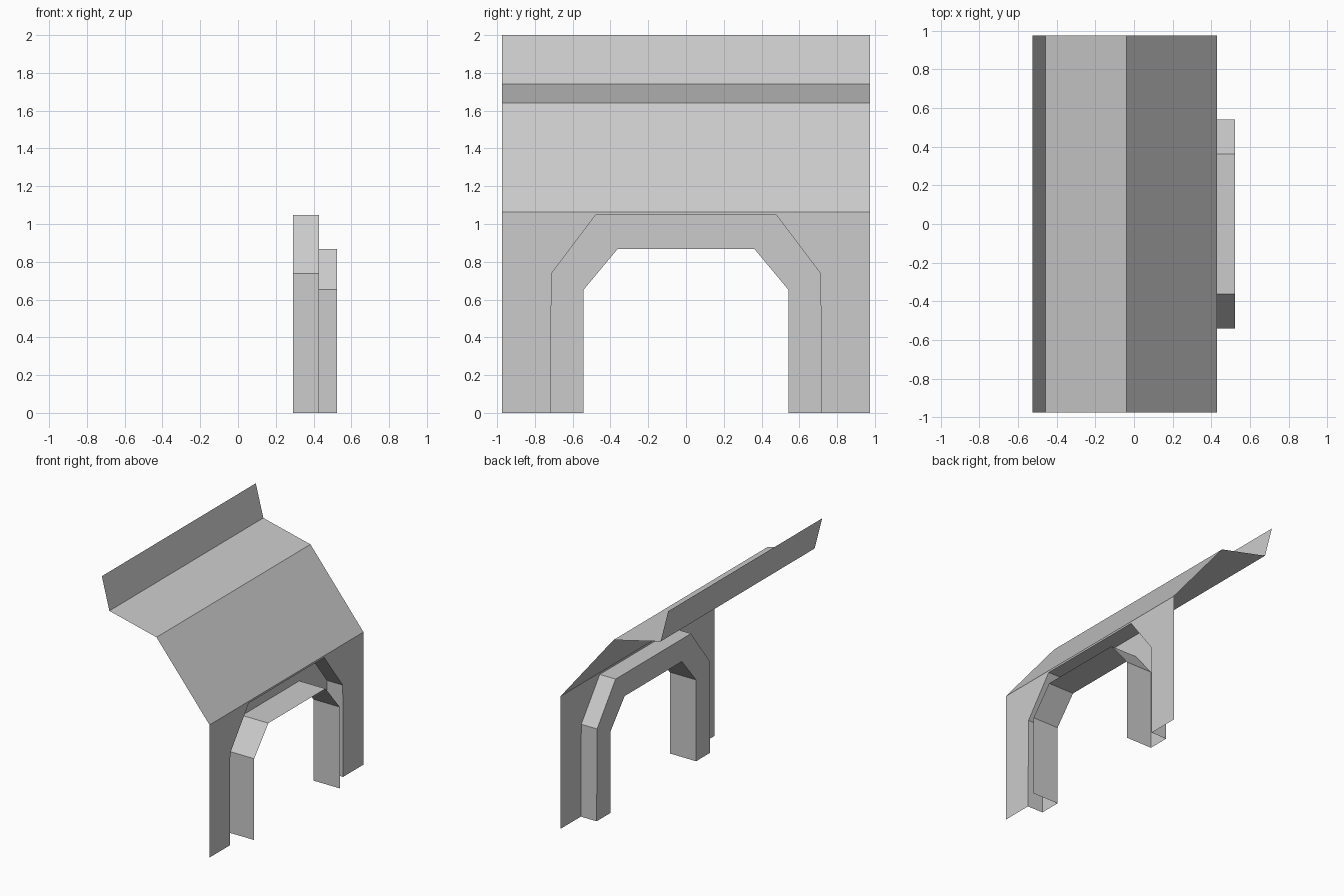
import bpy
import bmesh

HALF_LENGTH = 0.975
WALL_X, RECESS_X, LINING_X = 0.43, 0.29, 0.523

cube = bpy.data.objects.get("Cube")
if cube:
    bpy.data.objects.remove(cube, do_unlink=True)

grey = bpy.data.materials.new("plain grey")
grey.use_nodes = True
colour = (0.6, 0.6, 0.6, 1.0)
grey.diffuse_color = colour
grey.node_tree.nodes["Principled BSDF"].inputs["Base Color"].default_value = colour


def make_sheet(name, faces):
    """Thin sheet object from a list of faces, each a list of points."""
    bm = bmesh.new()
    for points in faces:
        bm.faces.new([bm.verts.new(p) for p in points])
    bmesh.ops.remove_doubles(bm, verts=bm.verts, dist=0.0001)
    mesh = bpy.data.meshes.new(name)
    bm.to_mesh(mesh)
    bm.free()
    mesh.materials.append(grey)
    obj = bpy.data.objects.new(name, mesh)
    bpy.context.collection.objects.link(obj)
    return obj


def arch(half_profile):
    """Mirror half an arch (y, z) into a full path from -y to +y."""
    return [(-y, z) for y, z in half_profile] + half_profile[::-1]


def at_x(x, path):
    return [(x, y, z) for y, z in path]


def tunnel(path, x0, x1):
    """Strip following an arch path between two x positions."""
    return [[(x0, *a), (x1, *a), (x1, *b), (x0, *b)]
            for a, b in zip(path, path[1:])]


outer = arch([(0.718, 0), (0.712, 0.738), (0.478, 1.048)])
inner = arch([(0.542, 0), (0.542, 0.652), (0.362, 0.868)])

# Wall with the arched opening
eave = 1.063
wall_outline = ([(-HALF_LENGTH, 0)] + outer +
                [(HALF_LENGTH, 0), (HALF_LENGTH, eave), (-HALF_LENGTH, eave)])
make_sheet("arched_wall", [at_x(WALL_X, wall_outline)])

# Folded roof with the upright lip
roof = [(WALL_X, eave), (-0.04, 1.64), (-0.458, 1.74), (-0.525, 2.0)]
make_sheet("folded_roof", [
    [(ax, -HALF_LENGTH, az), (ax, HALF_LENGTH, az),
     (bx, HALF_LENGTH, bz), (bx, -HALF_LENGTH, bz)]
    for (ax, az), (bx, bz) in zip(roof, roof[1:])])

# Recess around the opening, its back ring and the projecting lining
make_sheet("arch_recess", tunnel(outer, RECESS_X, WALL_X))
make_sheet("arch_ring", [
    at_x(RECESS_X, [a, b, d, c])
    for a, b, c, d in zip(outer, outer[1:], inner, inner[1:])])
make_sheet("arch_lining", tunnel(inner, RECESS_X, LINING_X))

# Ring faces look out through the opening
for name in ("arch_ring", "arched_wall"):
    mesh = bpy.data.objects[name].data
    if mesh.polygons[0].normal.x < 0:
        mesh.flip_normals()
